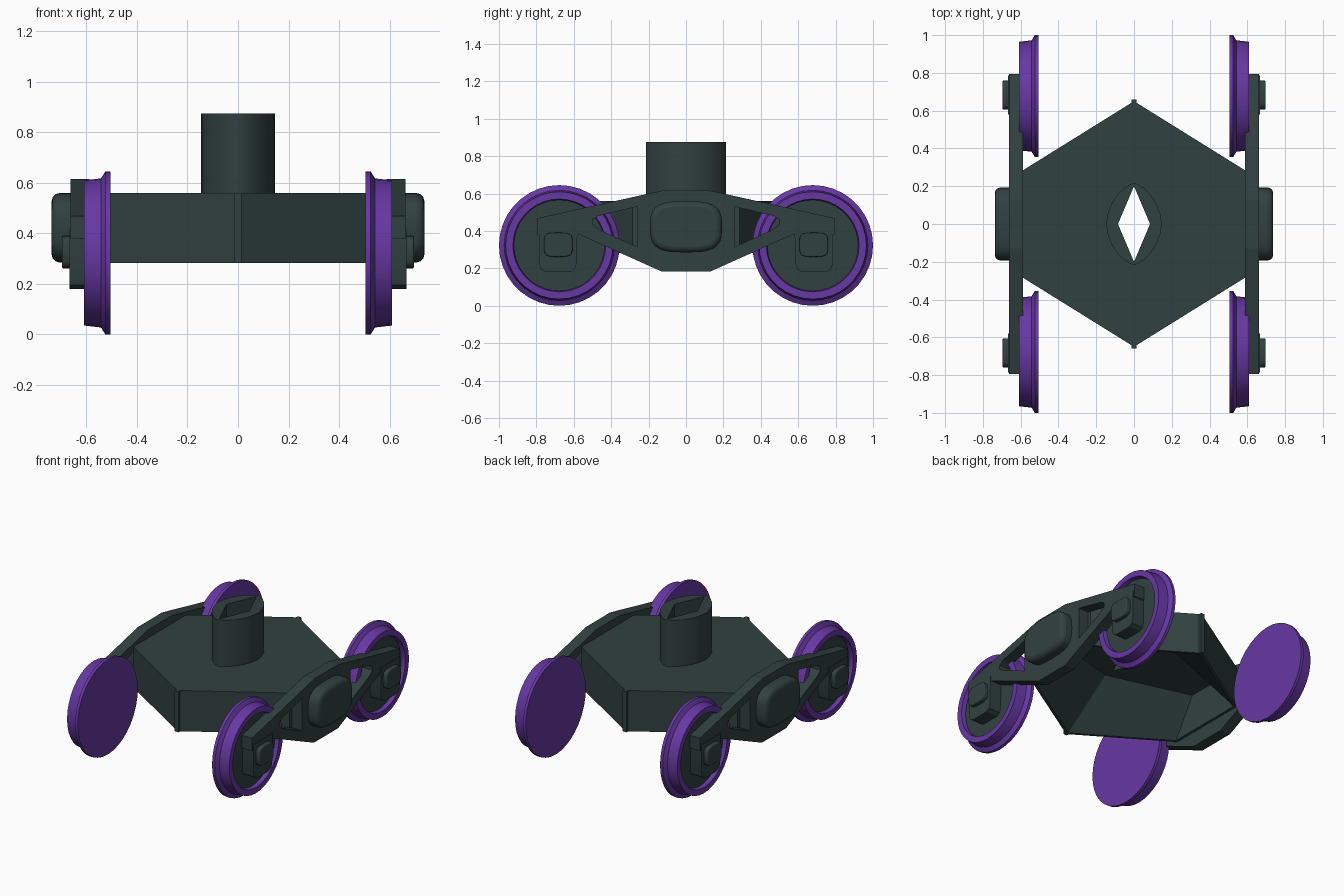
import bpy, bmesh
from math import cos, sin, pi, radians
from mathutils import Vector

cube = bpy.data.objects.get("Cube")
if cube:
    bpy.data.objects.remove(cube, do_unlink=True)


def material(name, rgb):
    m = bpy.data.materials.new(name)
    m.use_nodes = True
    m.diffuse_color = (*rgb, 1)
    bsdf = next(n for n in m.node_tree.nodes if n.type == 'BSDF_PRINCIPLED')
    bsdf.inputs["Base Color"].default_value = (*rgb, 1)
    return m


SLATE = material("dark slate", (0.031, 0.053, 0.052))
PURPLE = material("purple", (0.135, 0.039, 0.37))


def finish(bm, name, mats, mirror_x=False, mirror_y=False, bevel=0, smooth=True):
    bmesh.ops.recalc_face_normals(bm, faces=bm.faces[:])
    me = bpy.data.meshes.new(name)
    bm.to_mesh(me)
    bm.free()
    ob = bpy.data.objects.new(name, me)
    bpy.context.collection.objects.link(ob)
    for m in mats:
        me.materials.append(m)
    if smooth:
        bpy.ops.object.select_all(action='DESELECT')
        ob.select_set(True)
        bpy.context.view_layer.objects.active = ob
        bpy.ops.object.shade_smooth_by_angle(angle=radians(30))
    if bevel:
        b = ob.modifiers.new("Bevel", 'BEVEL')
        b.width, b.segments, b.angle_limit = bevel, 3, radians(40)
    if mirror_x or mirror_y:
        mod = ob.modifiers.new("Mirror", 'MIRROR')
        mod.use_axis = (mirror_x, mirror_y, False)
        mod.use_clip = False
        mod.use_mirror_merge = False
    return ob


def ring(bm, pts, level, axis):
    place = (lambda a, b: (level, a, b)) if axis == 'X' else (lambda a, b: (a, b, level))
    return [bm.verts.new(place(a, b)) for a, b in pts]


def cap(bm, rings, axis):
    """Fill an outer ring, leaving the other rings as holes."""
    edges = []
    for r in rings:
        for a, b in zip(r, r[1:] + r[:1]):
            edges.append(bm.edges.get((a, b)) or bm.edges.new((a, b)))
    normal = Vector((1, 0, 0)) if axis == 'X' else Vector((0, 0, 1))
    bmesh.ops.triangle_fill(bm, edges=edges, use_beauty=True, normal=normal)


def walls(bm, r0, r1):
    n = len(r0)
    for i in range(n):
        j = (i + 1) % n
        bm.faces.new((r0[i], r0[j], r1[j], r1[i]))


def prism(name, loops, lo, hi, axis, **kw):
    bm = bmesh.new()
    low = [ring(bm, p, lo, axis) for p in loops]
    high = [ring(bm, p, hi, axis) for p in loops]
    cap(bm, low, axis)
    cap(bm, high, axis)
    for a, b in zip(low, high):
        walls(bm, a, b)
    bmesh.ops.dissolve_limit(bm, angle_limit=0.01, verts=bm.verts[:], edges=bm.edges[:])
    return finish(bm, name, [SLATE], **kw)


def oval(cy, cz, ry, rz, power, n=28):
    pts = []
    for i in range(n):
        c, s = cos(2 * pi * i / n), sin(2 * pi * i / n)
        pts.append((cy + ry * (abs(c) ** power) * (1 if c > 0 else -1),
                    cz + rz * (abs(s) ** power) * (1 if s > 0 else -1)))
    return pts


def both_sides(half):
    """Mirror a half outline across the first coordinate."""
    return half + [(-a, b) for a, b in reversed(half)]


# Hollow six-sided bolster, open underneath, pierced by the diamond bore
hexagon = [(0, 0.65), (0.587, 0.285), (0.587, -0.285),
           (0, -0.65), (-0.587, -0.285), (-0.587, 0.285)]
diamond = [(0.085, 0), (0, 0.2), (-0.085, 0), (0, -0.2)]
bm = bmesh.new()
outer_low = ring(bm, hexagon, 0.283, 'Z')
outer_top = ring(bm, hexagon, 0.56, 'Z')
inner_low = ring(bm, [(x * 0.97, y * 0.97) for x, y in hexagon], 0.283, 'Z')
ceiling = ring(bm, [(x * 0.97, y * 0.42) for x, y in hexagon], 0.535, 'Z')
bore_top = ring(bm, diamond, 0.56, 'Z')
bore_low = ring(bm, diamond, 0.535, 'Z')
cap(bm, [outer_top, bore_top], 'Z')
cap(bm, [ceiling, bore_low], 'Z')
for a, b in ((outer_low, outer_top), (outer_low, inner_low),
             (inner_low, ceiling), (bore_low, bore_top)):
    walls(bm, a, b)
finish(bm, "bolster", [SLATE], smooth=False)

# Narrow ribs on the front and back corners
prism("corner_rib", [[(-0.014, 0.63), (0.014, 0.63), (0.014, 0.66), (-0.014, 0.66)]],
      0.283, 0.56, 'Z', mirror_y=True, smooth=False)

# Lens-shaped pivot column with its bore
quarter = [(0.01, 0.215), (0.05, 0.192), (0.088, 0.155), (0.12, 0.105), (0.14, 0.05)]
half = quarter + [(0.147, 0)] + [(x, -y) for x, y in reversed(quarter)]
prism("pivot_column", [both_sides(half), diamond], 0.558, 0.875, 'Z')

# Side frames with triangular windows
frame = both_sides([(0.13, 0.615), (0.795, 0.468), (0.795, 0.38),
                    (0.58, 0.385), (0.13, 0.183)])
window = [(0.26, 0.53), (0.26, 0.315), (0.46, 0.405), (0.5, 0.435), (0.5, 0.46), (0.47, 0.48)]
prism("side_frame", [frame, window, [(-y, z) for y, z in window]],
      0.587, 0.662, 'X', mirror_x=True, smooth=False)

# Rounded central bosses
prism("side_boss", [oval(0, 0.422, 0.193, 0.137, 0.62)], 0.6, 0.737, 'X',
      mirror_x=True, bevel=0.03)

# Axle boxes and their caps
box = [(0.58, 0.42), (0.785, 0.42), (0.785, 0.225), (0.775, 0.195), (0.75, 0.18),
       (0.62, 0.18), (0.595, 0.195), (0.585, 0.225)]
prism("axle_box", [box], 0.57, 0.667, 'X', mirror_x=True, mirror_y=True)
prism("axle_cap", [oval(0.683, 0.326, 0.077, 0.065, 0.5, 20)], 0.65, 0.696, 'X',
      mirror_x=True, mirror_y=True, bevel=0.006)

# Flanged wheels, lathed about the axle line
R, CY = 0.3225, 0.6775
profile = [(0.505, 0), (0.505, R), (0.525, R), (0.542, 0.295), (0.61, 0.287),
           (0.61, 0.248), (0.582, 0.243), (0.582, 0)]
bm = bmesh.new()
verts = [bm.verts.new((x, CY, R + r)) for x, r in profile]
edges = [bm.edges.new(p) for p in zip(verts, verts[1:])]
bmesh.ops.spin(bm, geom=verts + edges, cent=(0, CY, R), axis=(1, 0, 0),
               angle=2 * pi, steps=36, use_duplicate=False)
bmesh.ops.remove_doubles(bm, verts=bm.verts[:], dist=0.0005)
for f in bm.faces:
    # the recessed outer disc is dark
    if all(abs(v.co.x - 0.582) < 0.001 for v in f.verts):
        f.material_index = 1
finish(bm, "wheel", [PURPLE, SLATE], mirror_x=True, mirror_y=True)
